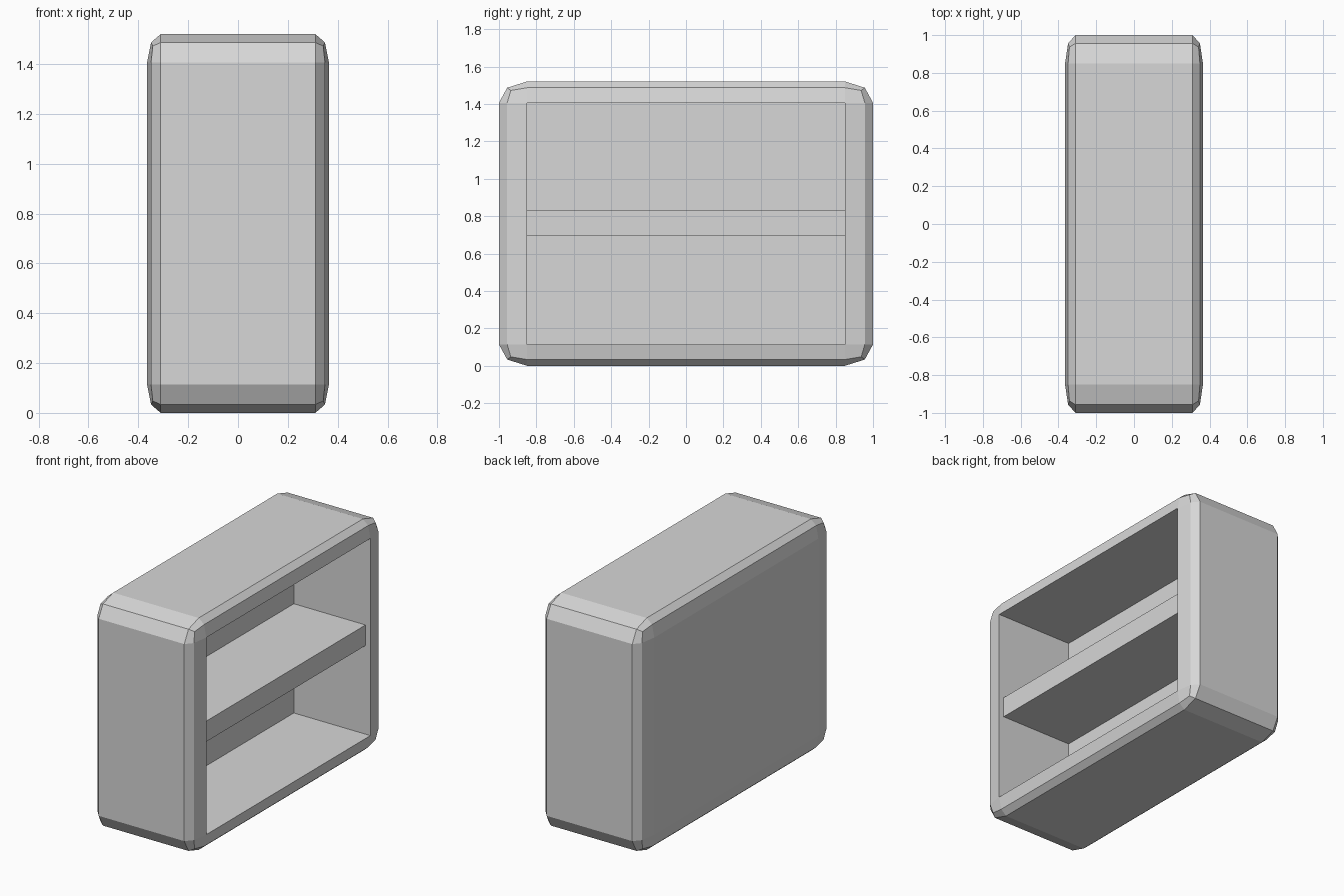
import bpy
import bmesh
from mathutils import Vector

if "Cube" in bpy.data.objects:
    bpy.data.objects.remove(bpy.data.objects["Cube"])

WIDTH, LENGTH, HEIGHT = 0.73, 2.0, 1.52
BEVEL = 0.075          # share of each side taken by the rounded edges
BACK_X = -0.19         # inner face of the back wall

grey = bpy.data.materials.new("light grey")
grey.diffuse_color = (0.68, 0.68, 0.68, 1)
grey.use_nodes = True
grey.node_tree.nodes["Principled BSDF"].inputs["Base Color"].default_value = grey.diffuse_color


def finish(bm, name):
    bmesh.ops.recalc_face_normals(bm, faces=bm.faces[:])
    mesh = bpy.data.meshes.new(name)
    bm.to_mesh(mesh)
    bm.free()
    mesh.materials.append(grey)
    obj = bpy.data.objects.new(name, mesh)
    bpy.context.collection.objects.link(obj)
    return obj


# Cabinet body: bevelled unit cube stretched to size
bm = bmesh.new()
bmesh.ops.create_cube(bm, size=1)
bmesh.ops.bevel(bm, geom=bm.edges[:], offset=BEVEL, offset_type='OFFSET',
                segments=2, profile=0.5, affect='EDGES')
bmesh.ops.scale(bm, vec=(WIDTH, LENGTH, HEIGHT), verts=bm.verts[:])
bmesh.ops.translate(bm, vec=(0, 0, HEIGHT / 2), verts=bm.verts[:])

# Open compartment: push the flat right face inwards
opening = max(bm.faces, key=lambda f: f.calc_center_median().x)
pushed = bmesh.ops.extrude_discrete_faces(bm, faces=[opening])["faces"][0]
for v in pushed.verts:
    v.co.x = BACK_X
finish(bm, "cabinet_body")

# Shelf: set back slightly from the opening
low = Vector((BACK_X, -0.85, 0.695))
high = Vector((0.33, 0.85, 0.83))
bm = bmesh.new()
bmesh.ops.create_cube(bm, size=1)
bmesh.ops.scale(bm, vec=high - low, verts=bm.verts[:])
bmesh.ops.translate(bm, vec=(low + high) / 2, verts=bm.verts[:])
finish(bm, "shelf")
